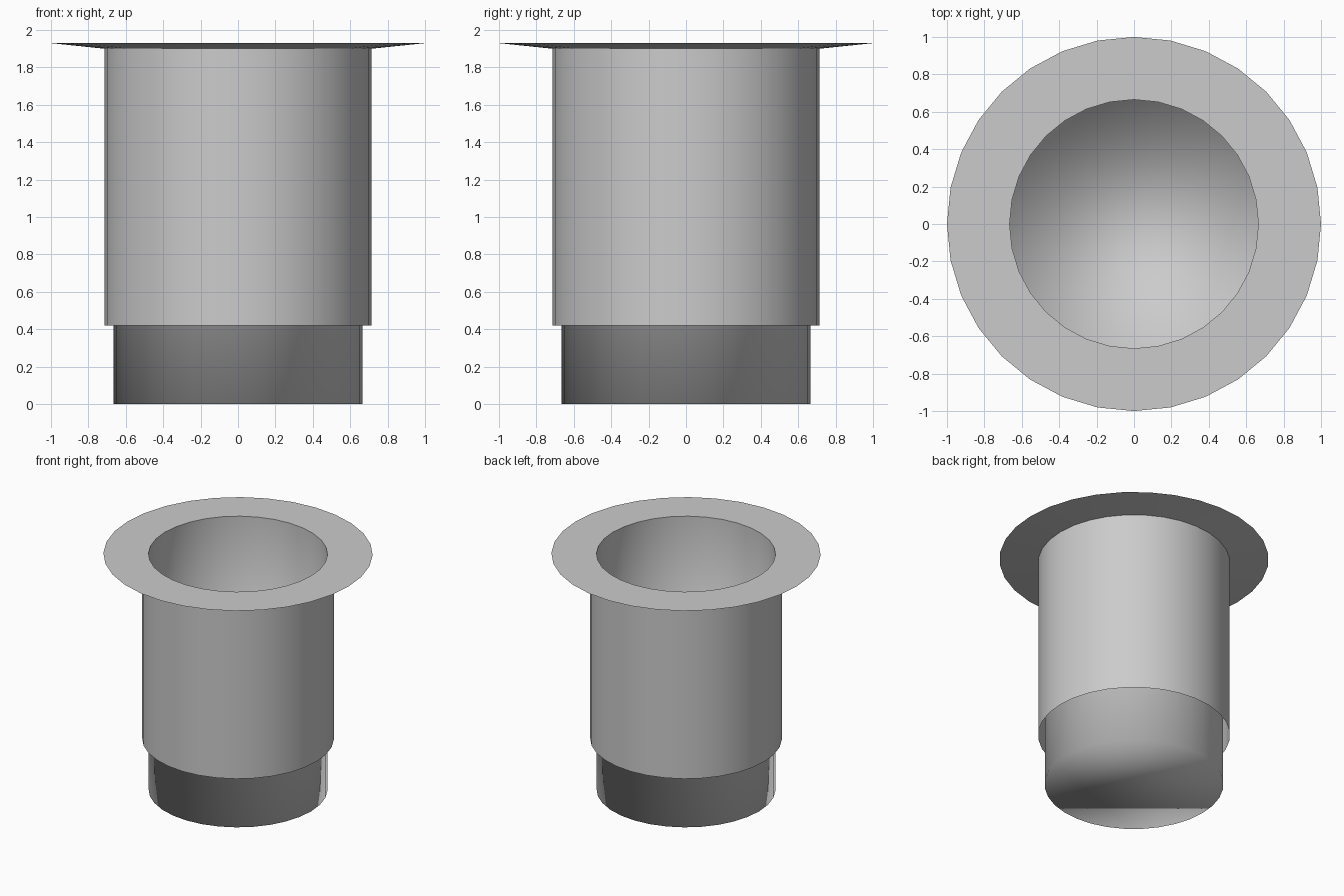
import bpy, bmesh
from math import cos, sin, tau

if "Cube" in bpy.data.objects:
    bpy.data.objects.remove(bpy.data.objects["Cube"])

SIDES = 32


def lathe(name, profile, cap_start=False, flip=False):
    """Revolve (radius, z) points around z; listed upward gives outward normals."""
    bm = bmesh.new()
    rings = [[bm.verts.new((r * cos(tau * i / SIDES), r * sin(tau * i / SIDES), z))
              for i in range(SIDES)] for r, z in profile]
    for low, high in zip(rings, rings[1:]):
        for i in range(SIDES):
            j = (i + 1) % SIDES
            bm.faces.new((low[i], low[j], high[j], high[i]))
    if cap_start:
        bm.faces.new(rings[0][::-1])
    if flip:
        bmesh.ops.reverse_faces(bm, faces=bm.faces[:])
    for f in bm.faces:
        f.smooth = True
    mesh = bpy.data.meshes.new(name)
    bm.to_mesh(mesh)
    bm.free()
    obj = bpy.data.objects.new(name, mesh)
    bpy.context.collection.objects.link(obj)
    return obj


# Thin inner cup with a closed floor, facing inward
lathe("inner_cup", [(0.665, 0.0), (0.665, 1.93)], cap_start=True, flip=True)
# Outer sleeve around the upper part, open below
lathe("outer_sleeve", [(0.713, 0.42), (0.713, 1.90)])
# Flange: tapered underside and flat top
lathe("flange_underside", [(0.713, 1.90), (1.0, 1.93)])
lathe("flange_top", [(1.0, 1.93), (0.665, 1.93)])
